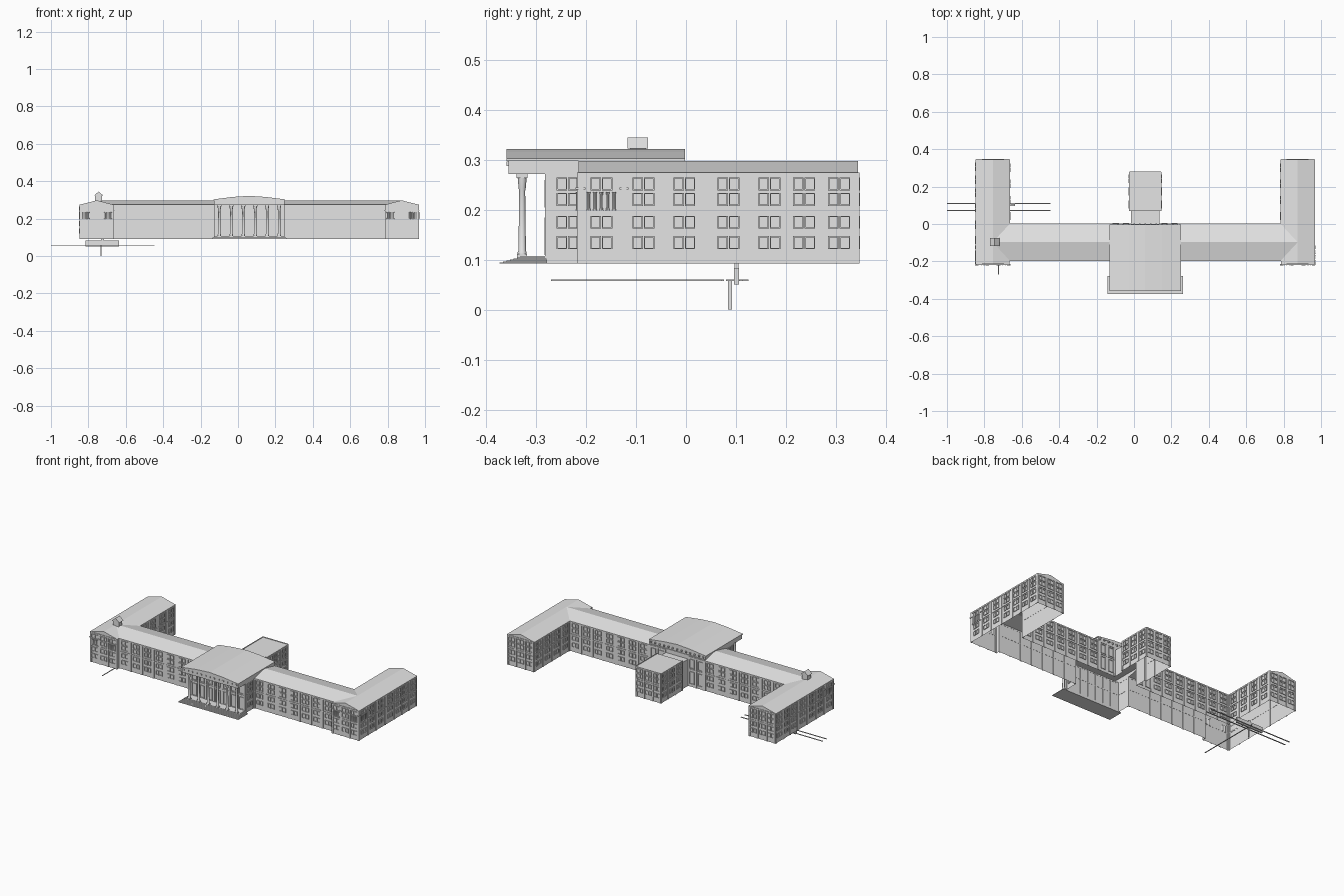
import bpy, bmesh, math
from mathutils import Matrix, Vector

cube = bpy.data.objects.get("Cube")
if cube:
    bpy.data.objects.remove(cube, do_unlink=True)

stone = bpy.data.materials.new("pale grey stone")
stone.use_nodes = True
stone.diffuse_color = (0.78, 0.78, 0.78, 1)
stone.node_tree.nodes["Principled BSDF"].inputs["Base Color"].default_value = (0.78, 0.78, 0.78, 1)

BASE, EAVE, RIDGE = 0.092, 0.275, 0.298
MID = 0.06  # symmetry line of the building


def finish(name, bm, smooth=False, fix=True):
    if fix:
        bmesh.ops.recalc_face_normals(bm, faces=bm.faces)
    mesh = bpy.data.meshes.new(name)
    bm.to_mesh(mesh)
    bm.free()
    mesh.materials.clear()
    mesh.materials.append(stone)
    ob = bpy.data.objects.new(name, mesh)
    bpy.context.scene.collection.objects.link(ob)
    if smooth:
        bpy.context.view_layer.objects.active = ob
        ob.select_set(True)
        bpy.ops.object.shade_smooth_by_angle()
        ob.select_set(False)
    return ob


def add_box(bm, x, y, z, frame=Matrix()):
    """Box from three (low, high) ranges, placed in a frame."""
    lo, hi = Vector((x[0], y[0], z[0])), Vector((x[1], y[1], z[1]))
    size = Matrix.Diagonal((*(hi - lo), 1))
    bmesh.ops.create_cube(bm, size=1, matrix=frame @ Matrix.Translation((lo + hi) / 2) @ size)


def box(name, x, y, z):
    bm = bmesh.new()
    add_box(bm, x, y, z)
    return finish(name, bm)


def prism(name, profile, axis, lo, hi):
    """Extrude a (side, z) profile along x or y."""
    bm = bmesh.new()
    rings = []
    for t in (lo, hi):
        rings.append([bm.verts.new((t, s, z) if axis == "x" else (s, t, z)) for s, z in profile])
    for ring in rings:
        bm.faces.new(ring)
    n = len(profile)
    for i in range(n):
        j = (i + 1) % n
        bm.faces.new((rings[0][i], rings[0][j], rings[1][j], rings[1][i]))
    return finish(name, bm)


def add_lathe(bm, profile, x, y, sides=12):
    rings = []
    for r, z in profile:
        rings.append([bm.verts.new((x + r * math.cos(a), y + r * math.sin(a), z))
                      for a in (2 * math.pi * k / sides for k in range(sides))])
    for a, b in zip(rings, rings[1:]):
        for k in range(sides):
            m = (k + 1) % sides
            bm.faces.new((a[k], a[m], b[m], b[k]))
    bm.faces.new(rings[0])
    bm.faces.new(rings[-1])


def add_window(bm, frame, u, z, w, h):
    """Raised surround around a pane set back to the wall."""
    loops = []
    for grow, d in ((0.0025, 0), (0.0025, 0.004), (0, 0.004), (0, 0.0003)):
        a, b = w / 2 + grow, h / 2 + grow
        loops.append([bm.verts.new(frame @ Vector((u + su * a, d, z + sz * b)))
                      for su, sz in ((-1, -1), (1, -1), (1, 1), (-1, 1))])
    for p, q in zip(loops, loops[1:]):
        for k in range(4):
            m = (k + 1) % 4
            bm.faces.new((p[k], p[m], q[m], q[k]))
    bm.faces.new(loops[-1])


def facade(name, p, q, bays, tall=False, loggia=()):
    """Dress a wall from p to q, outside on the right; bays is a count or a list of edges."""
    p, q = Vector((*p, 0)), Vector((*q, 0))
    length = (q - p).length
    along = (q - p) / length
    frame = Matrix((along, (along.y, -along.x, 0), (0, 0, 1))).transposed().to_4x4()
    frame.translation = p
    edges = [i * length / bays for i in range(bays + 1)] if isinstance(bays, int) else bays
    win, trim, pillars = bmesh.new(), bmesh.new(), bmesh.new()
    for i, edge in enumerate(edges):
        u = min(max(edge, 0.005), length - 0.005)
        add_box(trim, (u - 0.005, u + 0.005), (-0.001, 0.003), (BASE, 0.268), frame)
        if i in loggia or i - 1 in loggia:
            add_box(trim, (u - 0.009, u + 0.009), (-0.001, 0.006), (0.241, 0.245), frame)
    add_box(trim, (0, length), (-0.001, 0.003), (0.195, 0.199), frame)
    add_box(trim, (0, length), (-0.001, 0.003), (0.267, EAVE), frame)
    for i, (a, b) in enumerate(zip(edges, edges[1:])):
        mid, pitch = (a + b) / 2, b - a
        if tall:
            add_window(win, frame, mid, 0.147, pitch * 0.5, 0.07)
            add_window(win, frame, mid, 0.232, pitch * 0.5, 0.05)
            continue
        for z in (0.134, 0.175, 0.221, 0.252):
            if i in loggia and z == 0.221:
                continue
            for side in (-1, 1):
                add_window(win, frame, mid + side * min(0.0115, pitch * 0.2), z,
                           min(0.016, pitch * 0.27), 0.021)
        if i in loggia:
            # Small columns standing on the floor band
            for k in range(-2, 3):
                c = frame @ Vector((mid + k * pitch * 0.14, 0.002, 0))
                add_lathe(pillars, [(0.004, 0.199), (0.0028, 0.204), (0.0028, 0.23), (0.004, 0.236)],
                          c.x, c.y, 8)
    finish(name + "_windows", win)
    finish(name + "_trim", trim)
    if loggia:
        finish(name + "_balcony_columns", pillars, True)
    else:
        pillars.free()


def gable(a, b):
    return [(a, BASE), (b, BASE), (b, EAVE), ((a + b) / 2, RIDGE), (a, EAVE)]


# Wall and roof masses, later joined into one hollow shell
X0, X1 = MID - 0.185, MID + 0.185
shell = prism("main_range", gable(-0.195, 0), "x", MID - 0.814, MID + 0.814)
masses = [
    prism("right_wing", gable(MID - 0.905, MID - 0.725), "y", -0.215, 0.344),
    prism("left_wing", gable(MID + 0.725, MID + 0.905), "y", -0.215, 0.344),
    box("central_block", (X0, X1), (-0.279, 0.001), (BASE, 0.28)),
    box("entablature", (X0 - 0.003, X1 + 0.003), (-0.355, -0.003), (0.272, 0.3)),
    prism("central_roof", [(X0 - 0.007, 0.298), (X1 + 0.007, 0.298), (X1 + 0.007, 0.303),
                           (MID + 0.09, 0.316), (MID, 0.322), (MID - 0.09, 0.316),
                           (X0 - 0.007, 0.303)], "y", -0.359, -0.002),
    box("rear_link", (-0.015, 0.135), (-0.01, 0.075), (BASE, 0.255)),
    box("rear_block", (-0.025, 0.145), (0.07, 0.277), (BASE, 0.272)),
]
for mass in masses:
    mod = shell.modifiers.new("join", "BOOLEAN")
    mod.operation, mod.solver, mod.object = "UNION", "EXACT", mass
bpy.context.view_layer.update()
bm = bmesh.new()
bm.from_object(shell, bpy.context.evaluated_depsgraph_get())
# The shell is open underneath
floor = [f for f in bm.faces if all(v.co.z < BASE + 0.0005 for v in f.verts)]
bmesh.ops.delete(bm, geom=floor, context="FACES")
for ob in masses + [shell]:
    bpy.data.objects.remove(ob, do_unlink=True)
finish("walls_and_roofs", bm, fix=False)

# Wing and main range facades; the outer wing bays are uneven
outer_edges = [0, 0.091, 0.168, 0.255, 0.345, 0.419, 0.484, 0.559]
mirrored = [outer_edges[-1] - e for e in reversed(outer_edges)]
for side, label in ((-1, "right"), (1, "left")):
    inner, outer = MID + side * 0.725, MID + side * 0.905
    lo, hi = sorted((inner, outer))
    facade(label + "_wing_front", (lo, -0.215), (hi, -0.215), 3, loggia=(0, 2))
    facade(label + "_wing_back", (hi, 0.344), (lo, 0.344), 3)
    if side > 0:
        facade("left_wing_outer", (outer, -0.215), (outer, 0.344), outer_edges, loggia=(0,))
        facade("left_wing_court", (inner, 0.344), (inner, 0), 4)
    else:
        facade("right_wing_outer", (outer, 0.344), (outer, -0.215), mirrored, loggia=(6,))
        facade("right_wing_court", (inner, 0), (inner, 0.344), 4)
    a, b = sorted((MID + side * 0.185, inner))
    facade(label + "_range_front", (a, -0.195), (b, -0.195), 7)
    facade(label + "_range_back", (b, 0), (a, 0), 7)

# Central block facades
facade("central_front", (X0, -0.279), (X1, -0.279), 7, tall=True)
facade("central_back_right", (-0.015, 0.001), (X0, 0.001), 2, tall=True)
facade("central_back_left", (X1, 0.001), (0.135, 0.001), 2, tall=True)
facade("central_right", (X0, -0.195), (X0, -0.279), 1)
facade("central_left", (X1, -0.279), (X1, -0.195), 1)

# Cornice brackets
bm = bmesh.new()
for i in range(13):
    x = X0 + 0.008 + i * 0.0295
    add_box(bm, (x - 0.004, x + 0.004), (-0.004, 0.004), (0.288, 0.297))
    add_box(bm, (x - 0.004, x + 0.004), (-0.359, -0.35), (0.288, 0.297))
finish("cornice_brackets", bm)

# Portico columns
bm = bmesh.new()
for i in range(6):
    x = MID + (i - 2.5) * 0.064
    add_box(bm, (x - 0.010, x + 0.010), (-0.338, -0.318), (0.105, 0.111))
    add_lathe(bm, [(0.009, 0.111), (0.009, 0.115), (0.0075, 0.118), (0.006, 0.238),
                   (0.007, 0.242), (0.009, 0.264)], x, -0.328, 16)
    add_box(bm, (x - 0.011, x + 0.011), (-0.339, -0.317), (0.264, 0.273))
finish("portico_columns", bm, True)

# Entrance steps on three sides
bm = bmesh.new()
for i in range(7):
    inset = i * 0.007
    add_box(bm, (MID - 0.203 + inset / 2, MID + 0.203 - inset / 2), (-0.373 + inset, -0.278),
            (BASE, 0.0945 + i * 0.0021))
finish("entrance_steps", bm)

# Rear block facades
facade("rear_block_back", (0.145, 0.277), (-0.025, 0.277), 3)
facade("rear_block_right", (-0.025, 0.277), (-0.025, 0.07), 3)
facade("rear_block_left", (0.145, 0.07), (0.145, 0.277), 3)

# Roof lantern with a small pitched cap
box("lantern_body", (-0.764, -0.726), (-0.112, -0.08), (0.28, 0.326))
prism("lantern_cap", [(-0.77, 0.323), (-0.72, 0.323), (-0.745, 0.345)], "y", -0.117, -0.076)

# Rods, post and plate beneath the right wing
for label, y in (("front", 0.073), ("back", 0.11)):
    box(label + "_long_rod", (-1, -0.447), (y - 0.003, y + 0.003), (0.057, 0.06))
box("cross_rod", (-0.728, -0.723), (-0.27, 0.075), (0.057, 0.06))
box("short_rod", (-0.728, -0.723), (0.08, 0.125), (0.057, 0.06))
box("post", (-0.734, -0.729), (0.084, 0.092), (0, 0.06))
box("hanging_plate", (-0.815, -0.635), (0.096, 0.106), (0.05, 0.083))
box("plate_hanger", (-0.733, -0.717), (0.097, 0.105), (0.08, 0.094))
